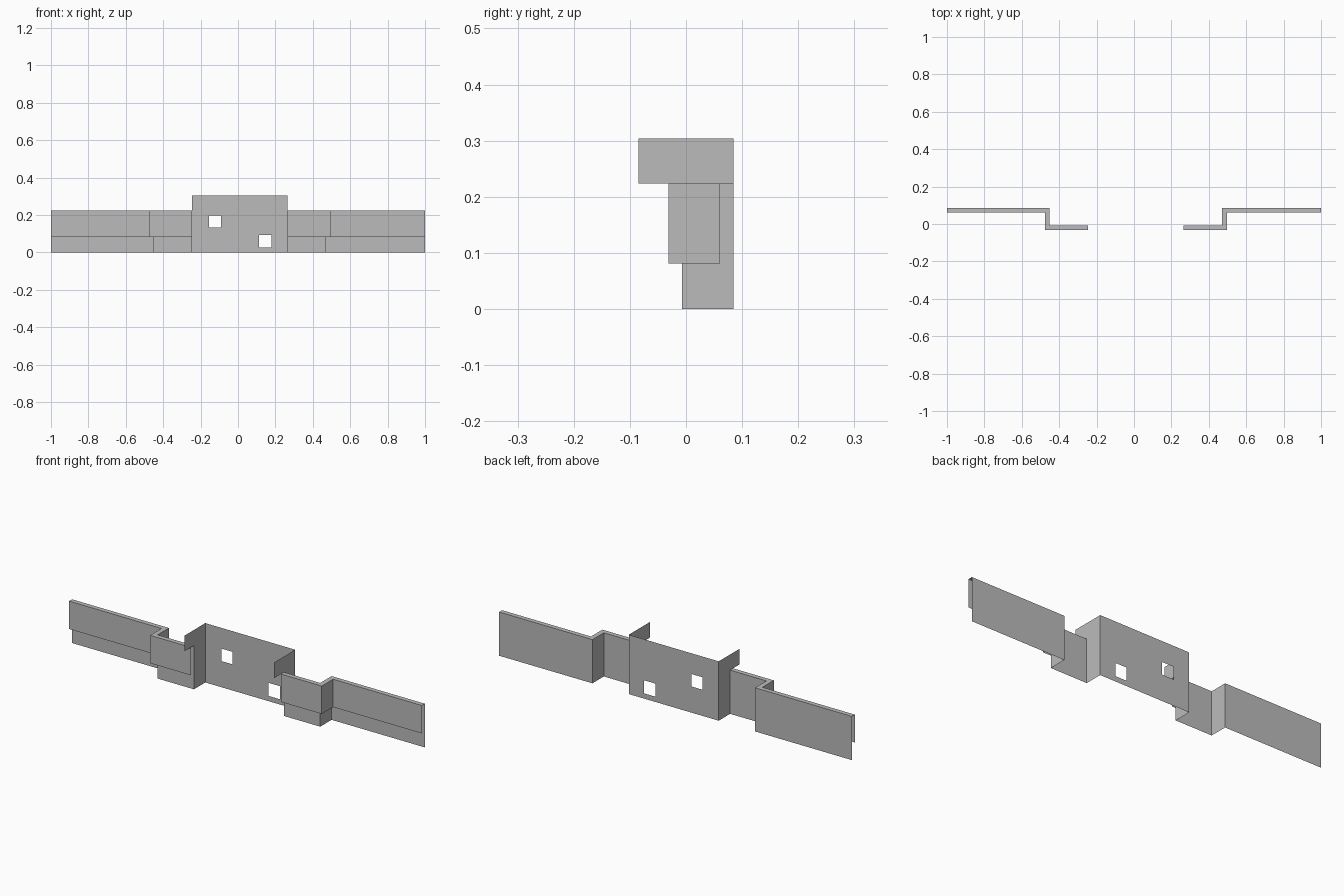
import bpy

cube = bpy.data.objects.get("Cube")
if cube:
    bpy.data.objects.remove(cube)

grey = bpy.data.materials.new("plain grey")
grey.use_nodes = True
colour = (0.5, 0.5, 0.5, 1)
grey.diffuse_color = colour
grey.node_tree.nodes["Principled BSDF"].inputs["Base Color"].default_value = colour

MID = 0.01          # centre of the raised bay
BAY = 0.255         # half width of the bay
BACK, STEP = 0.085, -0.007    # planes of the wall sheet
GAP = 0.024         # distance from wall to outer panel
BAND, EAVE, TOP = 0.081, 0.224, 0.304


def make(name, verts, faces):
    mesh = bpy.data.meshes.new(name)
    mesh.from_pydata(verts, [], faces)
    mesh.materials.append(grey)
    obj = bpy.data.objects.new(name, mesh)
    bpy.context.collection.objects.link(obj)
    return obj


def strip(name, low, high):
    """Join two matching point rows with a row of quads."""
    n = len(low)
    make(name, low + high, [(i, i + 1, n + i + 1, n + i) for i in range(n - 1)])


def at(path, z):
    return [(x, y, z) for x, y in path]


for side, label in ((-1, "right"), (1, "left")):
    def run(corner, offset):
        # stepped plan line from the outer end to the bay
        return [(side, BACK - offset), (MID + side * corner, BACK - offset),
                (MID + side * corner, STEP - offset), (MID + side * BAY, STEP - offset)]

    wall, panel = run(0.461, 0), run(0.486, GAP)
    strip(label + "_wall", at(wall, 0), at(wall, EAVE))
    strip(label + "_outer_panel", at(panel, BAND), at(panel, EAVE))
    strip(label + "_top_ledge", at(panel, EAVE), at(wall, EAVE))

    # bay cheek: one flat sheet with a forward flange above the ledge
    x = MID + side * BAY
    outline = [(BACK, 0), (STEP, 0), (STEP, EAVE), (-BACK, EAVE), (-BACK, TOP), (BACK, TOP)]
    make(label + "_bay_cheek", [(x, y, z) for y, z in outline], [tuple(range(6))])

# bay back wall: a grid of quads with two square openings left out
xs = [MID - BAY, -0.154, -0.09, 0.113, 0.178, MID + BAY]
zs = [0, 0.027, 0.094, 0.134, 0.198, TOP]
openings = {(1, 3), (3, 1)}
n = len(xs)
verts = [(x, BACK, z) for z in zs for x in xs]
faces = [(j * n + i, j * n + i + 1, (j + 1) * n + i + 1, (j + 1) * n + i)
         for j in range(n - 1) for i in range(n - 1) if (i, j) not in openings]
make("bay_back_wall", verts, faces)
